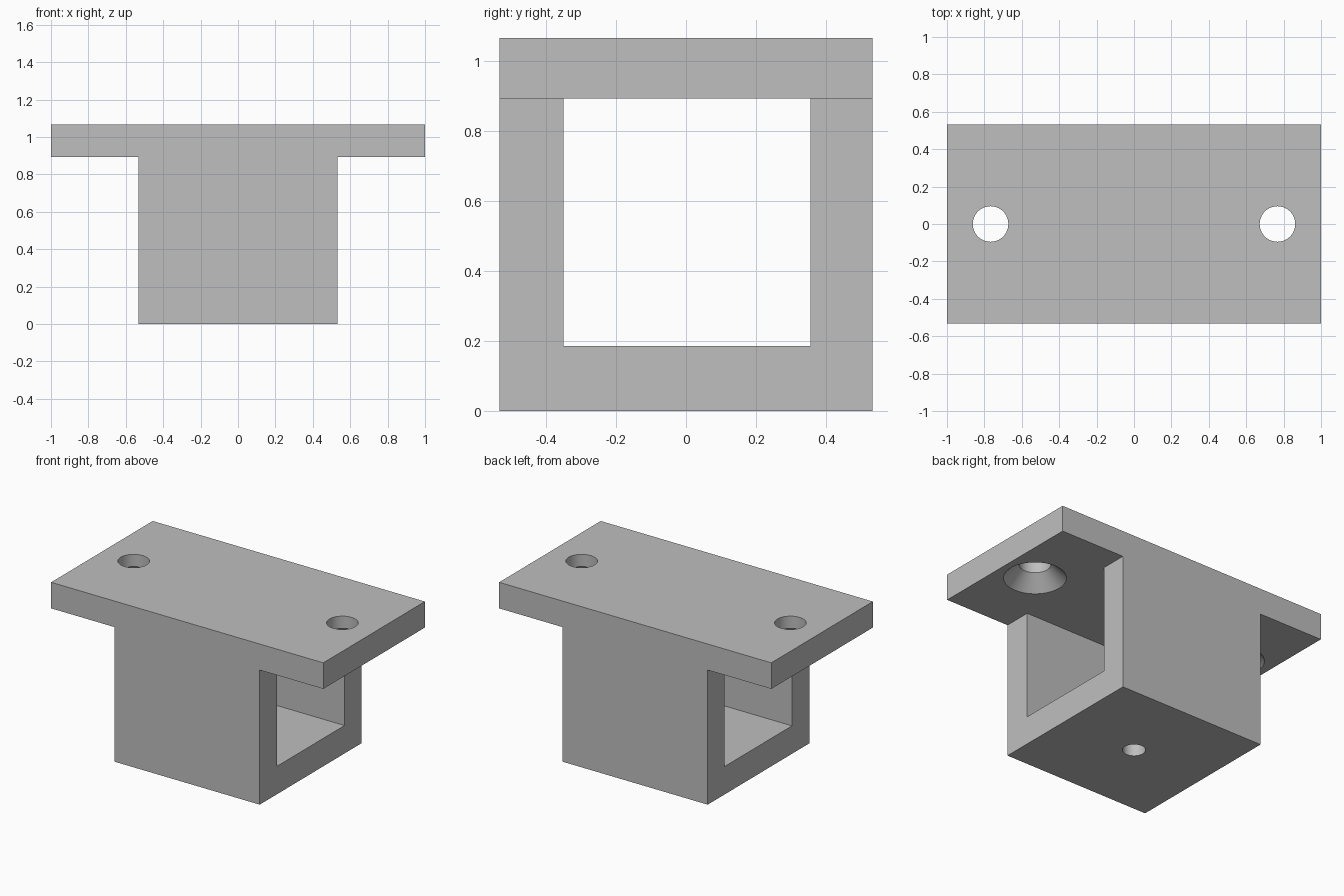
import bpy
import bmesh
import math

cube = bpy.data.objects.get("Cube")
if cube:
    bpy.data.objects.remove(cube, do_unlink=True)

HALF_X, HALF_Y, TOP = 1.0, 0.533, 1.067
PLATE_Z = 0.894      # underside of the flange plate
FLOOR_Z = 0.186      # inside floor of the channel
HOLE_X = 0.767
SEGMENTS = 64

grey = bpy.data.materials.new("plain grey")
grey.use_nodes = True
colour = (0.52, 0.52, 0.52, 1)
grey.diffuse_color = colour
grey.node_tree.nodes["Principled BSDF"].inputs["Base Color"].default_value = colour


def add_object(name, bm):
    bmesh.ops.recalc_face_normals(bm, faces=bm.faces)
    mesh = bpy.data.meshes.new(name)
    bm.to_mesh(mesh)
    bm.free()
    mesh.materials.append(grey)
    obj = bpy.data.objects.new(name, mesh)
    bpy.context.collection.objects.link(obj)
    return obj


def extrude_profile(name, points, depth):
    """Extrude an (x, z) outline symmetrically along y."""
    bm = bmesh.new()
    face = bm.faces.new([bm.verts.new((x, -depth, z)) for x, z in points])
    new = bmesh.ops.extrude_face_region(bm, geom=[face])["geom"]
    verts = [v for v in new if isinstance(v, bmesh.types.BMVert)]
    bmesh.ops.translate(bm, verts=verts, vec=(0, 2 * depth, 0))
    return add_object(name, bm)


def lathe(name, profile, x):
    """Closed round solid from (radius, z) pairs, standing at x."""
    bm = bmesh.new()
    rings = [[bm.verts.new((x + r * math.cos(math.tau * i / SEGMENTS),
                            r * math.sin(math.tau * i / SEGMENTS), z))
              for i in range(SEGMENTS)] for r, z in profile]
    for low, high in zip(rings, rings[1:]):
        for i in range(SEGMENTS):
            j = (i + 1) % SEGMENTS
            bm.faces.new((low[i], low[j], high[j], high[i]))
    bm.faces.new(rings[0])
    bm.faces.new(rings[-1])
    return add_object(name, bm)


def cut(target, cutter):
    mod = target.modifiers.new(cutter.name, 'BOOLEAN')
    mod.operation = 'DIFFERENCE'
    mod.solver = 'EXACT'
    mod.object = cutter
    bpy.context.view_layer.objects.active = target
    bpy.ops.object.modifier_apply(modifier=mod.name)
    bpy.data.objects.remove(cutter, do_unlink=True)


# T-shaped body: flange plate over a square block
right = [(HALF_Y, 0), (HALF_Y, PLATE_Z), (HALF_X, PLATE_Z), (HALF_X, TOP)]
left = [(-x, z) for x, z in reversed(right)]
bracket = extrude_profile("mounting_bracket", right + left, HALF_Y)

# Square passage through the block from side to side
bm = bmesh.new()
bmesh.ops.create_cube(bm, size=1)
bmesh.ops.scale(bm, verts=bm.verts, vec=(2 * HALF_Y + 0.04, 0.707, PLATE_Z - FLOOR_Z))
bmesh.ops.translate(bm, verts=bm.verts, vec=(0, 0.003, (PLATE_Z + FLOOR_Z) / 2))
cut(bracket, add_object("passage_cutter", bm))

# Screw holes countersunk from beneath the flange
OVER = 0.01
for x in (-HOLE_X, HOLE_X):
    cut(bracket, lathe("screw_cutter", [
        (0.187 + OVER, PLATE_Z - OVER), (0.095, PLATE_Z + 0.092),
        (0.095, TOP + OVER)], x))

# Small hole in the floor
cut(bracket, lathe("floor_hole_cutter", [(0.068, -OVER), (0.068, FLOOR_Z + OVER)], 0))

bpy.ops.object.select_all(action='DESELECT')
bracket.select_set(True)
bpy.context.view_layer.objects.active = bracket
bpy.ops.object.shade_smooth_by_angle(angle=math.radians(30))
